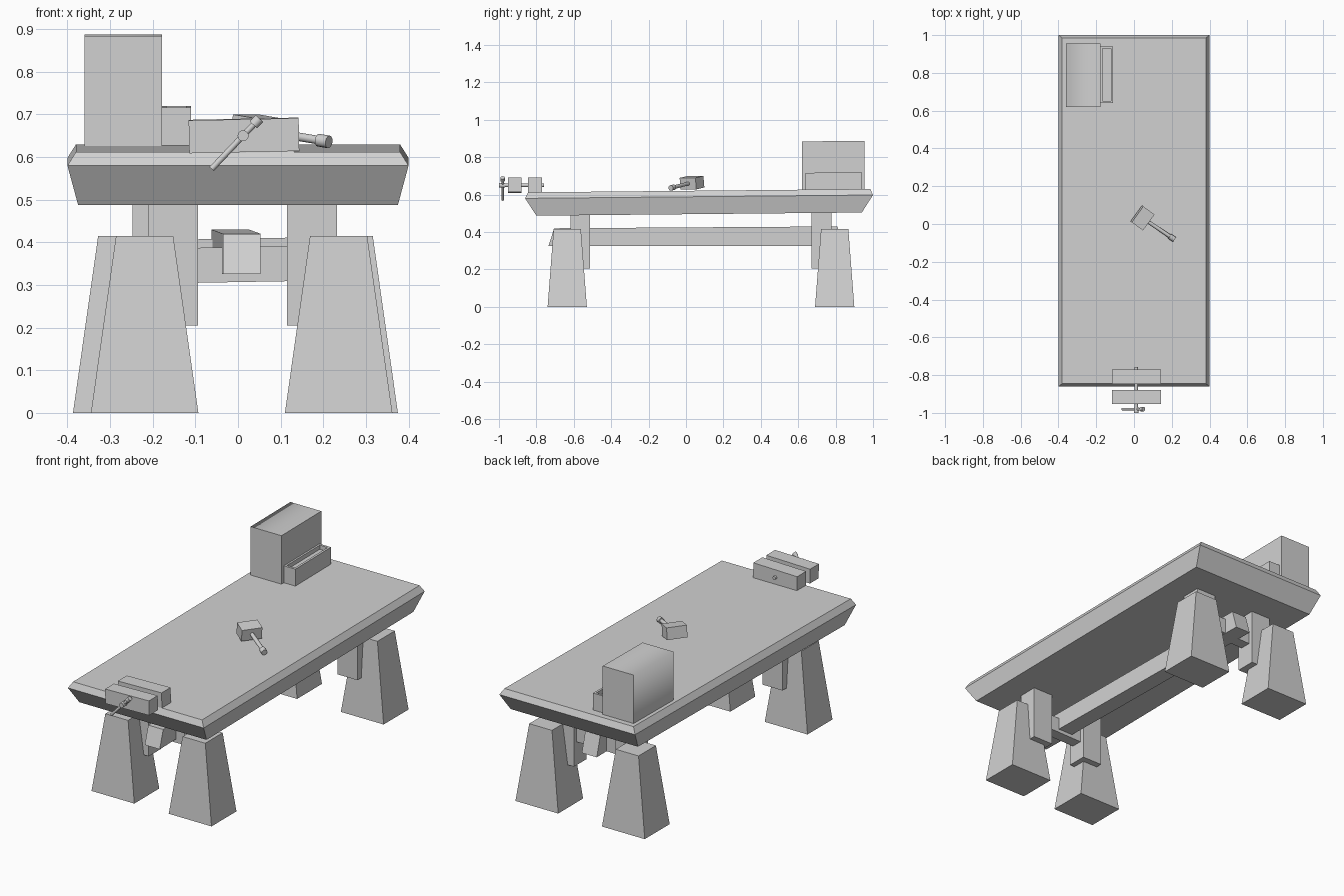
import bpy, bmesh
from mathutils import Vector, Matrix, Euler
from math import radians

if "Cube" in bpy.data.objects:
    bpy.data.objects.remove(bpy.data.objects["Cube"])

grey = bpy.data.materials.new("plain_grey")
grey.use_nodes = True
COLOUR = (0.64, 0.64, 0.64, 1)
grey.diffuse_color = COLOUR
grey.node_tree.nodes["Principled BSDF"].inputs["Base Color"].default_value = COLOUR


def finish(name, bm):
    bmesh.ops.recalc_face_normals(bm, faces=bm.faces)
    mesh = bpy.data.meshes.new(name)
    bm.to_mesh(mesh)
    bm.free()
    mesh.materials.append(grey)
    obj = bpy.data.objects.new(name, mesh)
    bpy.context.collection.objects.link(obj)
    return obj


def loft(name, rects):
    """Stack rectangles (x0, x1, y0, y1, z) into a closed solid."""
    bm = bmesh.new()
    rings = [[bm.verts.new(p) for p in ((a, c, z), (b, c, z), (b, d, z), (a, d, z))]
             for a, b, c, d, z in rects]
    for low, high in zip(rings, rings[1:]):
        for i in range(4):
            j = (i + 1) % 4
            bm.faces.new((low[i], low[j], high[j], high[i]))
    bm.faces.new(rings[0][::-1])
    bm.faces.new(rings[-1])
    return finish(name, bm)


def block(name, x, y, z):
    return loft(name, [(*x, *y, z[0]), (*x, *y, z[1])])


def solid(name, size, place, turn=(0, 0, 0)):
    """Box of a given size, turned by degrees about its centre."""
    bm = bmesh.new()
    bmesh.ops.create_cube(bm, size=1)
    bm.transform(Matrix.LocRotScale(Vector(place), Euler([radians(a) for a in turn]), Vector(size)))
    return finish(name, bm)


def rod(name, start, end, radius, sides=12):
    start, end = Vector(start), Vector(end)
    axis = end - start
    bm = bmesh.new()
    bmesh.ops.create_cone(bm, cap_ends=True, segments=sides, radius1=radius,
                          radius2=radius, depth=axis.length)
    bm.transform(Matrix.Translation((start + end) / 2)
                 @ axis.to_track_quat("Z", "Y").to_matrix().to_4x4())
    obj = finish(name, bm)
    for face in obj.data.polygons:
        face.use_smooth = len(face.vertices) == 4
    return obj


def lean(obj, slope=0.0097, origin=-0.86):
    """Raise an object steadily towards the back."""
    for v in obj.data.vertices:
        v.co.z += slope * (v.co.y - origin)


# Bench top: undercut sides, chamfered rim, rising slightly to the back
lean(loft("bench_top", [(-0.375, 0.375, -0.80, 0.94, 0.487),
                        (-0.40, 0.40, -0.86, 1.0, 0.58),
                        (-0.38, 0.38, -0.845, 0.985, 0.612)]))

# Tapered feet with an upright and a cross rail at each end
for end, y, side, feet, posts in (
        ("front", -0.635, 1, (-0.219, 0.236), (-0.152, 0.174)),
        ("back", 0.795, -1, (-0.261, 0.249), (-0.189, 0.174))):
    for label, foot, post in zip(("right", "left"), feet, posts):
        loft(f"{end}_{label}_foot", [
            (foot - 0.126, foot + 0.126, y - 0.105, y + 0.105, 0),
            (foot - 0.067, foot + 0.067, y - 0.073, y + 0.073, 0.415)])
        py = y + side * 0.07
        block(f"{end}_{label}_upright", (post - 0.0585, post + 0.0585),
              (py - 0.053, py + 0.053), (0.205, 0.51))
    ry = y + side * 0.07
    lift = 0 if end == "front" else 0.02
    solid(f"{end}_cross_rail", (0.33, 0.06, 0.082), (0.01, ry, 0.348 + lift), (0, -1, 0))

# Long stretcher with slanted ends, drifting to one side
beam = loft("long_stretcher", [(-0.044, 0.044, -0.735, 0.84, 0.326),
                               (-0.044, 0.044, -0.705, 0.81, 0.42)])
for v in beam.data.vertices:
    v.co.x += 0.009 - 0.0175 * (v.co.y + 0.72)
    if v.co.z > 0.4:
        v.co.z += 0.0065 * (v.co.y + 0.72)

# Cabinet with soft shading shared by its top and outer side
cabinet = loft("cabinet", [(-0.36, -0.178, 0.62, 0.955, 0.61),
                           (-0.36, -0.178, 0.62, 0.955, 0.87)])
lean(cabinet)
for face in cabinet.data.polygons:
    face.use_smooth = face.normal.z > 0.5 or face.normal.x < -0.5

# Tray beside the cabinet, with a shallow recess
lean(loft("side_tray", [(-0.18, -0.11, 0.64, 0.94, 0.61),
                        (-0.18, -0.11, 0.64, 0.94, 0.702),
                        (-0.168, -0.122, 0.652, 0.928, 0.702),
                        (-0.168, -0.122, 0.652, 0.928, 0.68)]))

# Vice: two jaws, screw and turning handle
solid("vice_front_jaw", (0.258, 0.074, 0.077), (0.014, -0.916, 0.65), (0, -1.2, 0))
solid("vice_rear_jaw", (0.258, 0.076, 0.08), (0.014, -0.808, 0.65), (0, -1.2, 0))
rod("vice_screw", (0.012, -0.985, 0.65), (0.012, -0.758, 0.65), 0.009)
rod("vice_hub", (0.012, -1.0, 0.65), (0.012, -0.968, 0.65), 0.013)
low, high = Vector((-0.062, -0.98, 0.572)), Vector((0.047, -0.98, 0.687))
rod("vice_handle", low, high, 0.007)
rod("vice_handle_knob", high.lerp(low, 0.1), high.lerp(low, -0.03), 0.012)

# Mallet lying on the bench
turn = Euler((0, radians(8), radians(-34)))
centre = Vector((0.045, 0.032, 0.664))
along = turn.to_matrix() @ Vector((1, 0, 0))
solid("mallet_head", (0.074, 0.104, 0.062), centre, (0, 8, -36))
rod("mallet_handle", centre - along * 0.03, centre + along * 0.195, 0.01)
rod("mallet_handle_end", centre + along * 0.175, centre + along * 0.205, 0.015)
